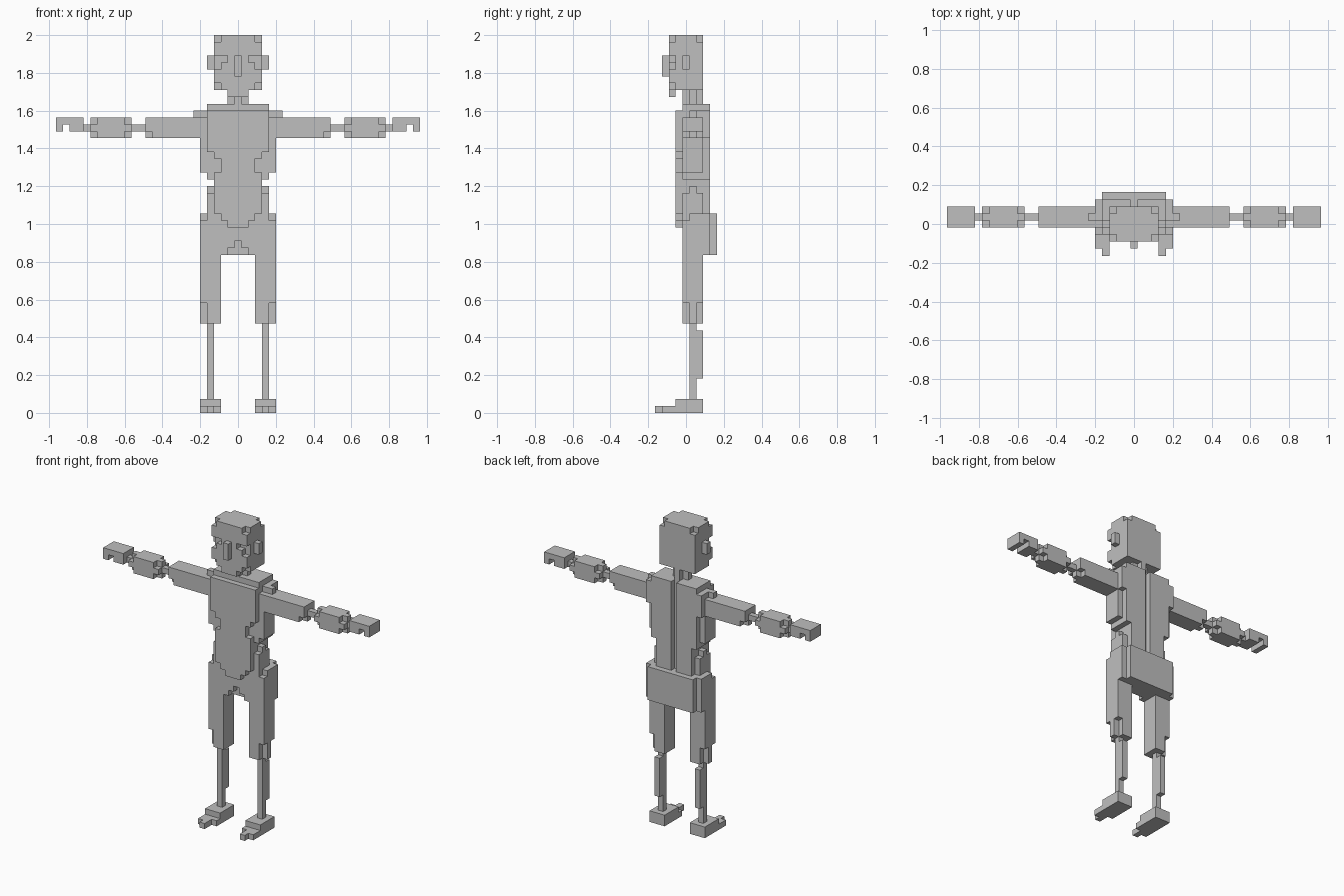
import bpy, bmesh
from mathutils import Vector

default = bpy.data.objects.get("Cube")
if default:
    bpy.data.objects.remove(default, do_unlink=True)

UNIT = 2 / 55      # edge of one block
MIDDLE = 4.5       # depth centre in blocks
cells = {}         # block position -> part name


def mirrored(x, y, z):
    """Every block of a box (half-open ranges) on both sides of the centre."""
    for i in range(*x):
        for j in range(*y):
            for k in range(*z):
                yield (i, j, k)
                yield (-i, j, k)


def fill(part, x, y, z):
    for cell in mirrored(x, y, z):
        name = part
        if part in ("arm", "hand", "leg", "foot", "ear"):
            name = ("left_" if cell[0] > 0 else "right_") + part
        cells[cell] = name


def carve(x, y, z):
    for cell in mirrored(x, y, z):
        cells.pop(cell, None)


# Head with clipped corners, sunken eyes, nose, chin and ears
fill("head", x=(0, 4), y=(2, 7), z=(47, 55))
for corner in (2, 6):
    carve(x=(3, 4), y=(corner, corner + 1), z=(54, 55))
carve(x=(3, 4), y=(2, 3), z=(47, 48))
carve(x=(3, 4), y=(2, 3), z=(50, 52))
carve(x=(2, 3), y=(2, 3), z=(51, 52))
fill("nose", x=(0, 1), y=(1, 2), z=(49, 52))
fill("head", x=(0, 2), y=(2, 3), z=(46, 47))
fill("ear", x=(4, 5), y=(4, 5), z=(50, 52))

# Neck, cross shaped
fill("neck", x=(0, 2), y=(5, 6), z=(45, 47))
fill("neck", x=(0, 1), y=(4, 7), z=(45, 47))

# Torso core, flanks and shoulders
fill("torso", x=(0, 4), y=(4, 7), z=(29, 45))
fill("torso", x=(4, 5), y=(4, 8), z=(34, 45))
fill("torso", x=(5, 6), y=(4, 7), z=(35, 43))
fill("torso", x=(5, 6), y=(5, 8), z=(40, 44))
fill("torso", x=(6, 7), y=(5, 6), z=(43, 44))
fill("torso", x=(4, 5), y=(4, 7), z=(29, 32))
fill("torso", x=(4, 5), y=(5, 6), z=(32, 33))

# Back plates either side of the spine groove
fill("back", x=(1, 5), y=(7, 8), z=(34, 45))
fill("back", x=(1, 4), y=(7, 8), z=(29, 34))

# Chest plate: (half width, bottom, top) of each band
for half, low, high in ((5, 38, 44), (4, 37, 38), (3, 35, 37), (4, 29, 35),
                        (3, 28, 29), (2, 27, 28)):
    fill("chest", x=(0, half), y=(3, 4), z=(low, high))

# Pelvis and seat
fill("pelvis", x=(0, 6), y=(4, 7), z=(23, 29))
carve(x=(0, 2), y=(4, 5), z=(23, 24))
carve(x=(0, 1), y=(4, 5), z=(24, 25))
carve(x=(5, 6), y=(4, 5), z=(28, 29))
fill("seat", x=(0, 6), y=(7, 8), z=(23, 29))
fill("seat", x=(0, 5), y=(8, 9), z=(23, 29))

# Arms: upper arm, elbow, forearm, wrist
fill("arm", x=(6, 14), y=(4, 7), z=(40, 43))
fill("arm", x=(14, 16), y=(5, 6), z=(41, 42))
fill("arm", x=(16, 22), y=(4, 7), z=(40, 43))
fill("arm", x=(22, 23), y=(5, 6), z=(41, 42))
for y in (4, 6):
    carve(x=(13, 14), y=(y, y + 1), z=(40, 41))
    for end in (16, 21):
        for z in (40, 42):
            carve(x=(end, end + 1), y=(y, y + 1), z=(z, z + 1))

# Hands with folded fingertips
fill("hand", x=(23, 27), y=(4, 7), z=(42, 43))
fill("hand", x=(23, 25), y=(4, 7), z=(41, 42))
fill("hand", x=(26, 27), y=(4, 7), z=(41, 42))

# Legs: thigh, thin shin, calf
fill("leg", x=(3, 6), y=(4, 7), z=(13, 23))
for y in (4, 6):
    carve(x=(5, 6), y=(y, y + 1), z=(13, 16))
fill("leg", x=(4, 5), y=(5, 6), z=(2, 13))
fill("leg", x=(4, 5), y=(6, 7), z=(5, 12))

# Feet with a pointed toe
fill("foot", x=(3, 6), y=(3, 7), z=(0, 2))
fill("foot", x=(4, 6), y=(1, 3), z=(0, 1))
fill("foot", x=(3, 4), y=(2, 3), z=(0, 1))
fill("foot", x=(4, 5), y=(0, 1), z=(0, 1))

# One plain material
grey = bpy.data.materials.new("plain_grey")
grey.use_nodes = True
colour = (0.52, 0.52, 0.52, 1)
grey.diffuse_color = colour
grey.node_tree.nodes["Principled BSDF"].inputs["Base Color"].default_value = colour


def build(part):
    """Skin the exposed block sides of one part and merge flat areas."""
    bm = bmesh.new()
    for cell in [c for c, name in cells.items() if name == part]:
        centre = Vector(cell) + Vector((0, 0.5 - MIDDLE, 0.5))
        for axis in range(3):
            for sign in (-1, 1):
                side = list(cell)
                side[axis] += sign
                if tuple(side) in cells:
                    continue
                normal, u, v = Vector(), Vector(), Vector()
                normal[axis] = sign / 2
                u[(axis + 1) % 3] = sign / 2
                v[(axis + 2) % 3] = 1 / 2
                ring = (-u - v, u - v, u + v, v - u)
                bm.faces.new([bm.verts.new((centre + normal + r) * UNIT) for r in ring])
    bmesh.ops.remove_doubles(bm, verts=bm.verts, dist=UNIT / 10)
    bmesh.ops.dissolve_limit(bm, angle_limit=0.01, verts=bm.verts, edges=bm.edges)
    mesh = bpy.data.meshes.new(part)
    bm.to_mesh(mesh)
    bm.free()
    mesh.materials.append(grey)
    bpy.context.collection.objects.link(bpy.data.objects.new(part, mesh))


for part in sorted(set(cells.values())):
    build(part)
